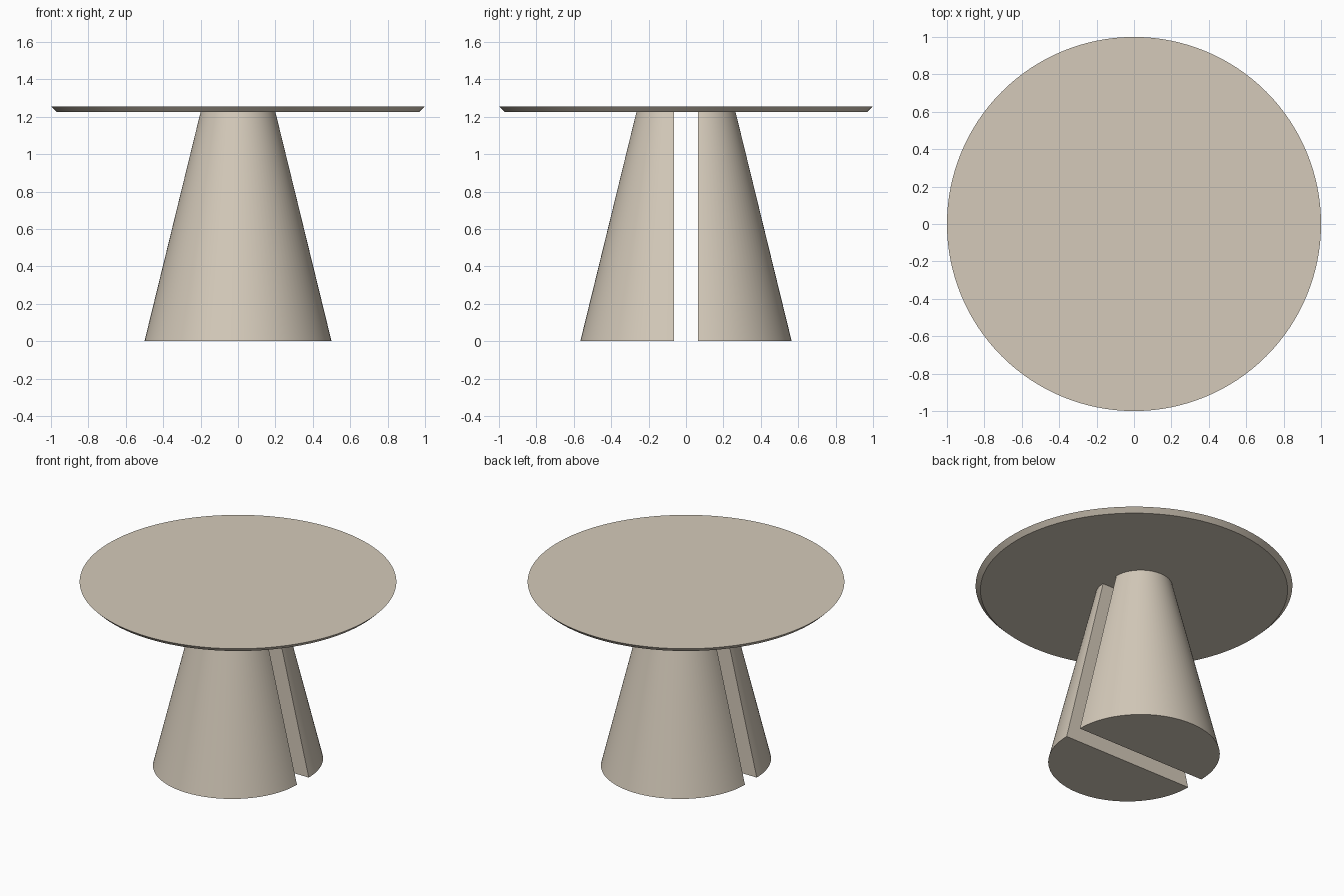
import bpy
import bmesh
import math
from math import cos, sin, pi

cube = bpy.data.objects.get("Cube")
if cube:
    bpy.data.objects.remove(cube, do_unlink=True)

LEG_HEIGHT = 1.225
TOP_HEIGHT = 1.255
GAP = 0.065  # half the slot between the two legs

# Single warm stone colour
stone = bpy.data.materials.new("warm_stone")
stone.use_nodes = True
COLOUR = (0.66, 0.59, 0.49, 1)
stone.diffuse_color = COLOUR
stone.node_tree.nodes["Principled BSDF"].inputs["Base Color"].default_value = COLOUR


def add_loft(name, lower, upper):
    """Closed solid between two matching rings of points."""
    bm = bmesh.new()
    low = [bm.verts.new(p) for p in lower]
    high = [bm.verts.new(p) for p in upper]
    bm.faces.new(low[::-1])
    bm.faces.new(high)
    for i in range(len(low)):
        j = (i + 1) % len(low)
        bm.faces.new((low[i], low[j], high[j], high[i]))
    bmesh.ops.recalc_face_normals(bm, faces=bm.faces)
    mesh = bpy.data.meshes.new(name)
    bm.to_mesh(mesh)
    bm.free()
    mesh.materials.append(stone)
    obj = bpy.data.objects.new(name, mesh)
    bpy.context.collection.objects.link(obj)
    bpy.ops.object.select_all(action="DESELECT")
    bpy.context.view_layer.objects.active = obj
    obj.select_set(True)
    bpy.ops.object.shade_smooth_by_angle(angle=math.radians(30))
    return obj


def circle(radius, z, count=128):
    return [(radius * cos(2 * pi * i / count), radius * sin(2 * pi * i / count), z)
            for i in range(count)]


def half_circle(radius, z, side, count=48):
    return [(radius * cos(pi * i / count), side * (GAP + radius * sin(pi * i / count)), z)
            for i in range(count + 1)]


# Round top with an undercut bevelled rim
add_loft("table_top", circle(0.97, LEG_HEIGHT), circle(1.0, TOP_HEIGHT))

# Two facing half cones split by a slot
for name, side in (("front_half_cone_leg", -1), ("back_half_cone_leg", 1)):
    add_loft(name, half_circle(0.5, 0, side), half_circle(0.2, LEG_HEIGHT, side))
